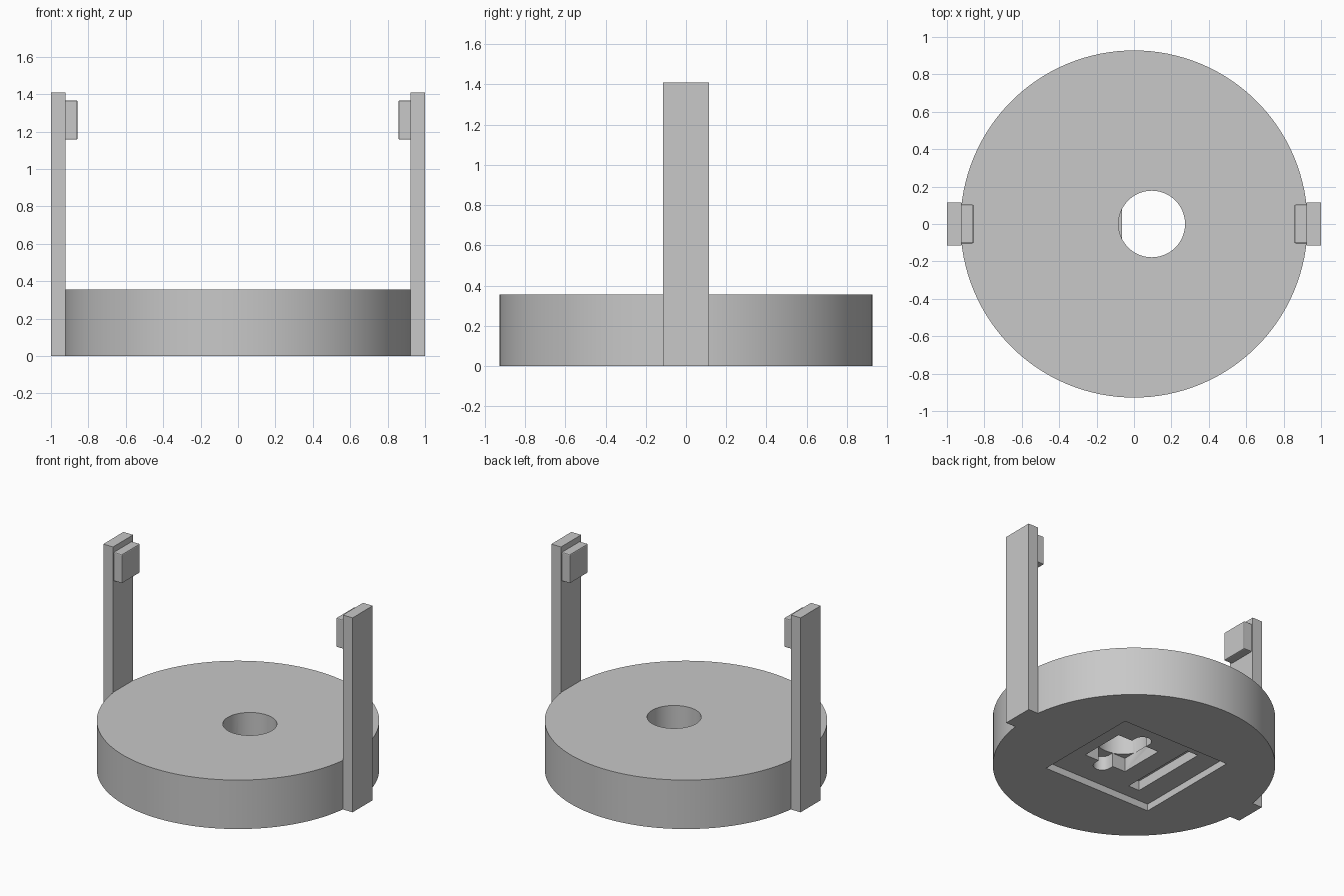
import bpy
import bmesh
import math
from mathutils import Matrix

if "Cube" in bpy.data.objects:
    bpy.data.objects.remove(bpy.data.objects["Cube"])

grey = bpy.data.materials.new("light_grey")
grey.diffuse_color = (0.58, 0.58, 0.58, 1)
grey.use_nodes = True
grey.node_tree.nodes["Principled BSDF"].inputs["Base Color"].default_value = grey.diffuse_color


def finish(name, bm):
    mesh = bpy.data.meshes.new(name)
    bm.to_mesh(mesh)
    bm.free()
    mesh.materials.append(grey)
    obj = bpy.data.objects.new(name, mesh)
    bpy.context.collection.objects.link(obj)
    return obj


def box(name, x, y, z, bevel=0):
    """Box from (min, max) pairs on each axis."""
    bm = bmesh.new()
    size = [b - a for a, b in (x, y, z)]
    mid = [(a + b) / 2 for a, b in (x, y, z)]
    bmesh.ops.create_cube(bm, size=1, matrix=Matrix.Translation(mid) @ Matrix.Diagonal((*size, 1)))
    if bevel:
        bmesh.ops.bevel(bm, geom=bm.edges[:], offset=bevel, segments=2, profile=0.5, affect='EDGES')
    return finish(name, bm)


def prism(name, points, z0, z1):
    """Upright extrusion of a closed outline."""
    bm = bmesh.new()
    face = bm.faces.new([bm.verts.new((px, py, z0)) for px, py in points])
    top = bmesh.ops.extrude_face_region(bm, geom=[face])
    verts = [v for v in top["geom"] if isinstance(v, bmesh.types.BMVert)]
    bmesh.ops.translate(bm, verts=verts, vec=(0, 0, z1 - z0))
    bmesh.ops.recalc_face_normals(bm, faces=bm.faces[:])
    return finish(name, bm)


def arc(cx, cy, r, start, end, n):
    return [(cx + r * math.cos(start + (end - start) * i / n),
             cy + r * math.sin(start + (end - start) * i / n)) for i in range(n + 1)]


def cut(target, cutter):
    mod = target.modifiers.new("cut", 'BOOLEAN')
    mod.operation = 'DIFFERENCE'
    mod.solver = 'EXACT'
    mod.object = cutter
    bpy.context.view_layer.objects.active = target
    bpy.ops.object.modifier_apply(modifier=mod.name)
    bpy.data.objects.remove(cutter)


# Round base
HOLE_X = 0.095
base = prism("round_base", arc(0, 0, 0.928, 0, math.tau, 128)[:-1], 0, 0.355)

# Underside: shallow square recess, long slot, square socket with rounded ears
cut(base, box("recess_cutter", (-0.455, 0.415), (-0.403, 0.403), (-0.1, 0.05)))
cut(base, box("slot_cutter", (-0.295, -0.205), (-0.3, 0.3), (-0.1, 0.12)))
cut(base, box("socket_cutter", (-0.065, 0.275), (-0.17, 0.17), (-0.1, 0.15)))
ears = (arc(0.1, 0.205, 0.06, 0, math.pi, 16)
        + arc(0.1, -0.205, 0.06, math.pi, math.tau, 16))
cut(base, prism("ear_cutter", ears, -0.1, 0.152))

# Off-centre hole through the top
cut(base, prism("hole_cutter", arc(HOLE_X, 0, 0.178, 0, math.tau, 64)[:-1], 0.149, 0.5))

# Side posts, each with an inward catch near the top
for side, label in ((-1, "left"), (1, "right")):
    def span(a, b):
        return tuple(sorted((side * a, side * b)))
    box(label + "_post", span(0.922, 1.0), (-0.115, 0.115), (0, 1.41))
    box(label + "_catch", span(0.858, 0.935), (-0.104, 0.104), (1.157, 1.367), 0.007)

# Smooth the round walls, keep the corners sharp
bpy.ops.object.select_all(action='DESELECT')
base.select_set(True)
bpy.context.view_layer.objects.active = base
bpy.ops.object.shade_smooth_by_angle(angle=math.radians(30))
